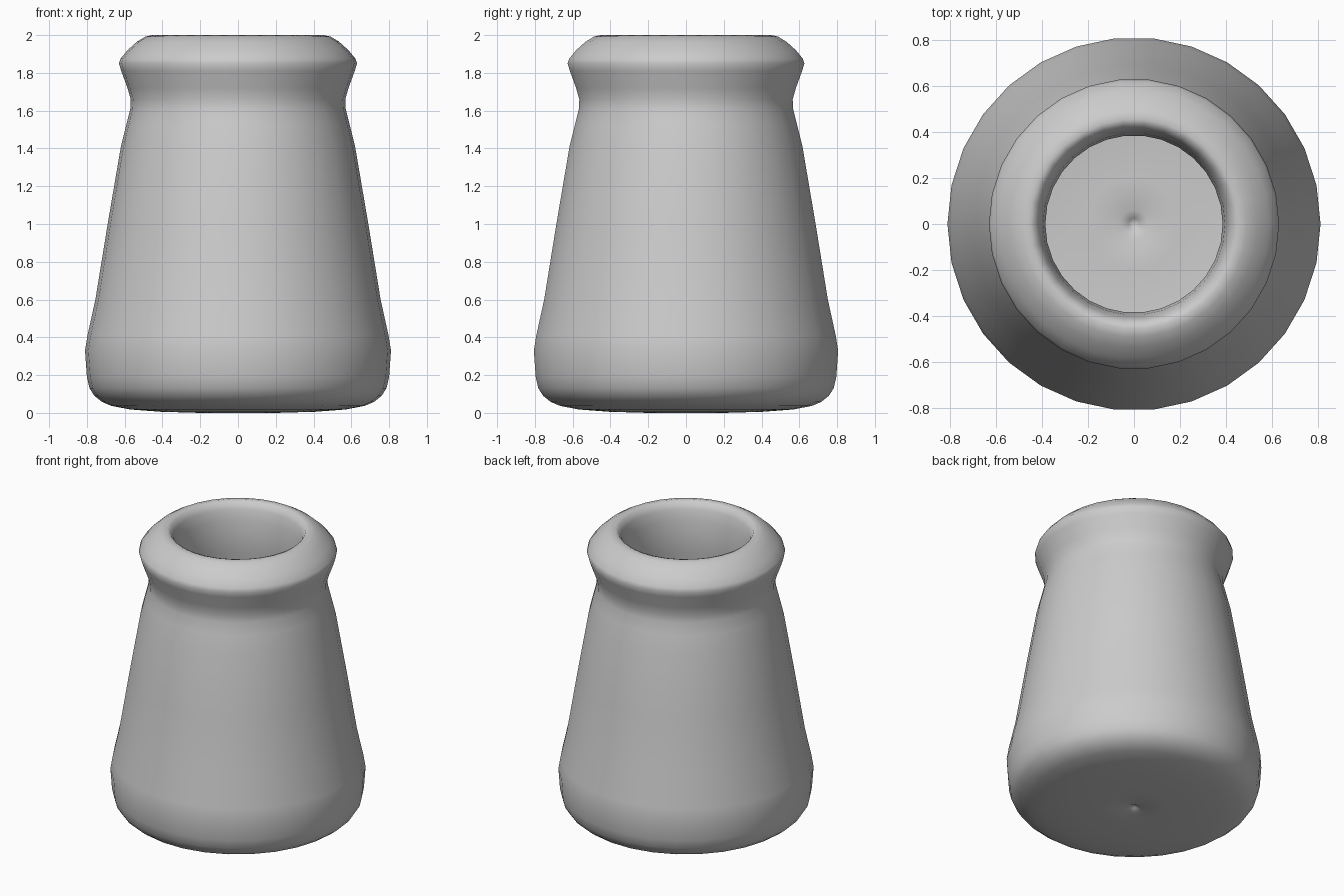
import bpy
import bmesh
from math import tau
from mathutils import Matrix

cube = bpy.data.objects.get("Cube")
if cube:
    bpy.data.objects.remove(cube, do_unlink=True)

SIDES = 30

# Half profile (radius, height): underside, outer wall, rim, inner wall, floor
underside = [(0, 0.03), (0.02, 0.015), (0.05, 0.002), (0.2, 0), (0.41, 0.006)]
outer_wall = [(0.57, 0.018), (0.67, 0.037), (0.72, 0.058), (0.76, 0.09), (0.786, 0.13),
              (0.80, 0.19), (0.81, 0.33), (0.797, 0.41), (0.755, 0.6), (0.69, 1.0),
              (0.62, 1.41), (0.59, 1.53), (0.57, 1.61), (0.568, 1.66), (0.585, 1.72),
              (0.618, 1.81), (0.63, 1.85)]
rim = [(0.622, 1.875), (0.585, 1.92), (0.535, 1.965), (0.49, 1.992), (0.455, 2), (0.43, 1.99)]
inner_wall = [(0.41, 1.95), (0.395, 1.88), (0.385, 1.78), (0.385, 1.66), (0.43, 1.42),
              (0.56, 0.6), (0.6, 0.36), (0.58, 0.24)]
floor = [(0.52, 0.19), (0.41, 0.17), (0.2, 0.175), (0.06, 0.17), (0.025, 0.155), (0, 0.13)]
profile = underside + outer_wall + rim + inner_wall + floor

# Clay material
clay = bpy.data.materials.new("grey_clay")
colour = (0.6, 0.6, 0.6, 1)
clay.use_nodes = True
clay.diffuse_color = colour
clay.node_tree.nodes["Principled BSDF"].inputs["Base Color"].default_value = colour

# Revolve the profile into the jar
bm = bmesh.new()
verts = [bm.verts.new((r, 0, z)) for r, z in profile]
edges = [bm.edges.new(pair) for pair in zip(verts, verts[1:])]
bmesh.ops.spin(bm, geom=verts + edges, cent=(0, 0, 0), axis=(0, 0, 1),
               angle=tau, steps=SIDES)
bmesh.ops.remove_doubles(bm, verts=bm.verts, dist=0.0005)
bmesh.ops.recalc_face_normals(bm, faces=bm.faces)
for face in bm.faces:
    face.smooth = True

mesh = bpy.data.meshes.new("jar")
bm.to_mesh(mesh)
bm.free()
mesh.materials.append(clay)
jar = bpy.data.objects.new("jar", mesh)
bpy.context.collection.objects.link(jar)
